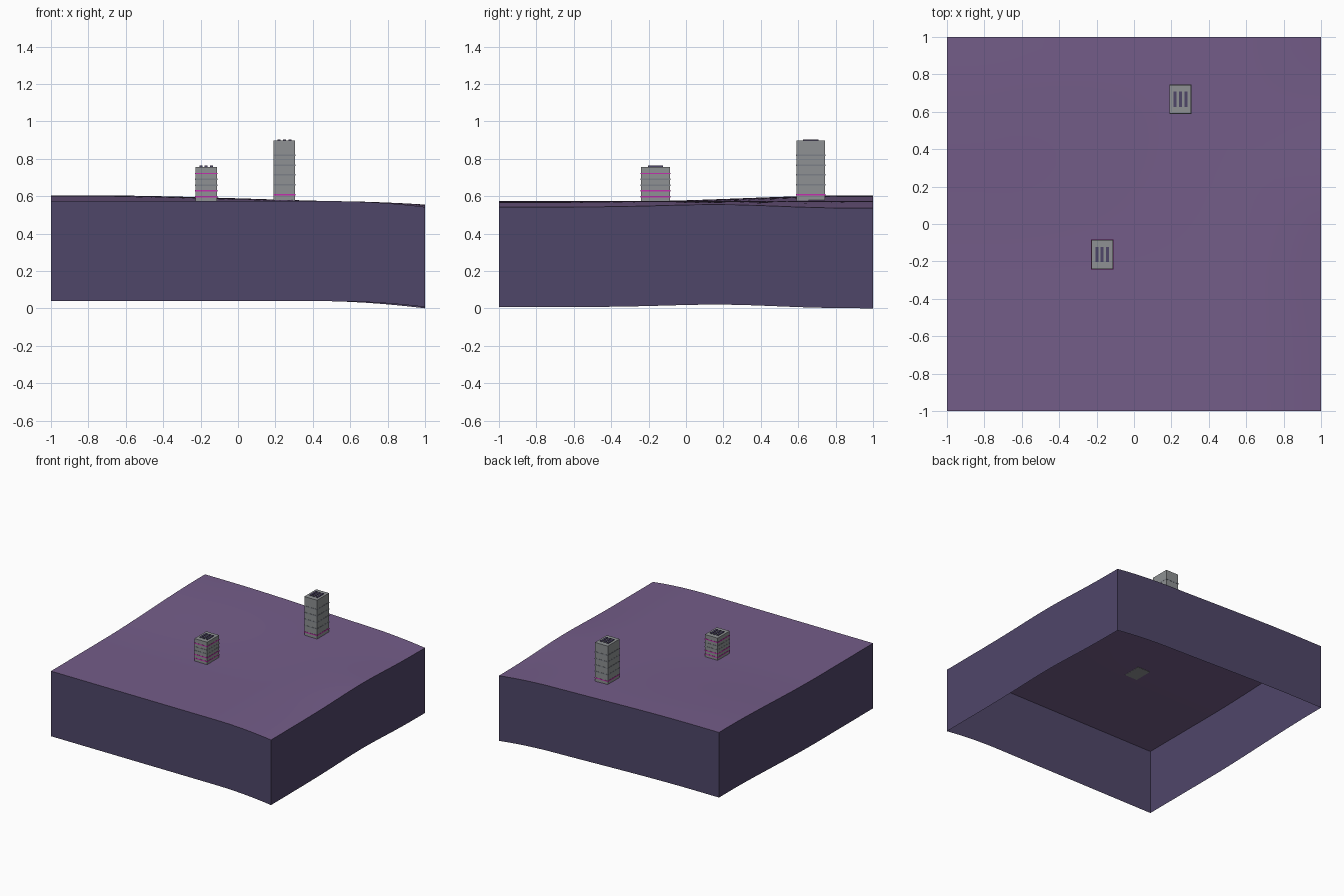
import bpy, bmesh, math
from mathutils import Matrix, Vector

cube = bpy.data.objects.get("Cube")
if cube:
    bpy.data.objects.remove(cube, do_unlink=True)


def linear(c):
    return c / 12.92 if c <= 0.04045 else ((c + 0.055) / 1.055) ** 2.4


def material(name, hexcode):
    rgb = [linear(int(hexcode[i:i + 2], 16) / 255) for i in (0, 2, 4)]
    mat = bpy.data.materials.new(name)
    mat.use_nodes = True
    mat.diffuse_color = (*rgb, 1)
    mat.node_tree.nodes["Principled BSDF"].inputs["Base Color"].default_value = (*rgb, 1)
    return mat


GROUND = material("ground purple", "745D89")
EARTH = material("dark indigo", "4F4669")
WALL = material("wall grey", "8E9193")
BAND = material("band grey", "7C8087")
PINK = material("neon pink", "C22FAE")


def make_object(name, bm, mats):
    mesh = bpy.data.meshes.new(name)
    bm.to_mesh(mesh)
    bm.free()
    obj = bpy.data.objects.new(name, mesh)
    bpy.context.collection.objects.link(obj)
    for mat in mats:
        mesh.materials.append(mat)
    return obj


def box(name, center, size, mat):
    bm = bmesh.new()
    transform = Matrix.Translation(center) @ Matrix.Diagonal((*size, 1))
    bmesh.ops.create_cube(bm, size=1, matrix=transform)
    return make_object(name, bm, [mat])


def smoothstep(a, b, v):
    t = min(max((v - a) / (b - a), 0), 1)
    return t * t * (3 - 2 * t)


# Rolling ground: a rise at the back left and a drop along the +x edge
def ground_height(x, y):
    rise = 0.031 - 0.038 * smoothstep(-0.8, 1, x)
    drop = 0.031 * max(0, (x - 0.5) / 0.5) ** 2
    saddle = 1 - 0.5 * math.exp(-((y - 0.2) / 0.4) ** 2)
    return 0.573 + smoothstep(-0.3, 0.9, y) * rise - drop * saddle


# Ground sheet with a skirt of constant depth, open underneath
DEPTH = 0.535
bm = bmesh.new()
bmesh.ops.create_grid(bm, x_segments=32, y_segments=32, size=1)
for v in bm.verts:
    v.co.z = ground_height(v.co.x, v.co.y)
for f in bm.faces:
    f.smooth = True
make_object("ground", bm, [GROUND])

bm = bmesh.new()
bmesh.ops.create_grid(bm, x_segments=32, y_segments=32, size=1)
for v in bm.verts:
    v.co.z = ground_height(v.co.x, v.co.y)
sheet = bm.faces[:]
rim = [e for e in bm.edges if e.is_boundary]
skirt = bmesh.ops.extrude_edge_only(bm, edges=rim)["geom"]
for v in skirt:
    if isinstance(v, bmesh.types.BMVert):
        v.co.z -= DEPTH
bmesh.ops.delete(bm, geom=sheet, context="FACES")
for f in bm.faces:
    f.normal_update()
    if f.normal.dot(f.calc_center_median()) < 0:
        f.normal_flip()
make_object("ground_skirt", bm, [EARTH])


# Tower block with window bands on every floor and three roof vents
def tower(name, x, y, bottom, top, first_band, spacing, pink_floors):
    width, length = 0.116, 0.155
    box(name + "_walls", Vector((x, y, (bottom + top) / 2)),
        (width, length, top - bottom), WALL)
    for floor in range(5):
        z = first_band + floor * spacing
        box(f"{name}_band_{floor + 1}", Vector((x, y, z)),
            (width + 0.003, length + 0.003, 0.008),
            PINK if floor in pink_floors else BAND)
    for side in (-1, 0, 1):
        box(f"{name}_roof_vent_{side + 2}", Vector((x + side * 0.029, y, top + 0.002)),
            (0.016, 0.082, 0.008), EARTH)


tower("short_tower", -0.17, -0.163, 0.573, 0.757, 0.597, 0.031, (0, 1, 4))
tower("tall_tower", 0.248, 0.667, 0.572, 0.897, 0.607, 0.053, (0,))
